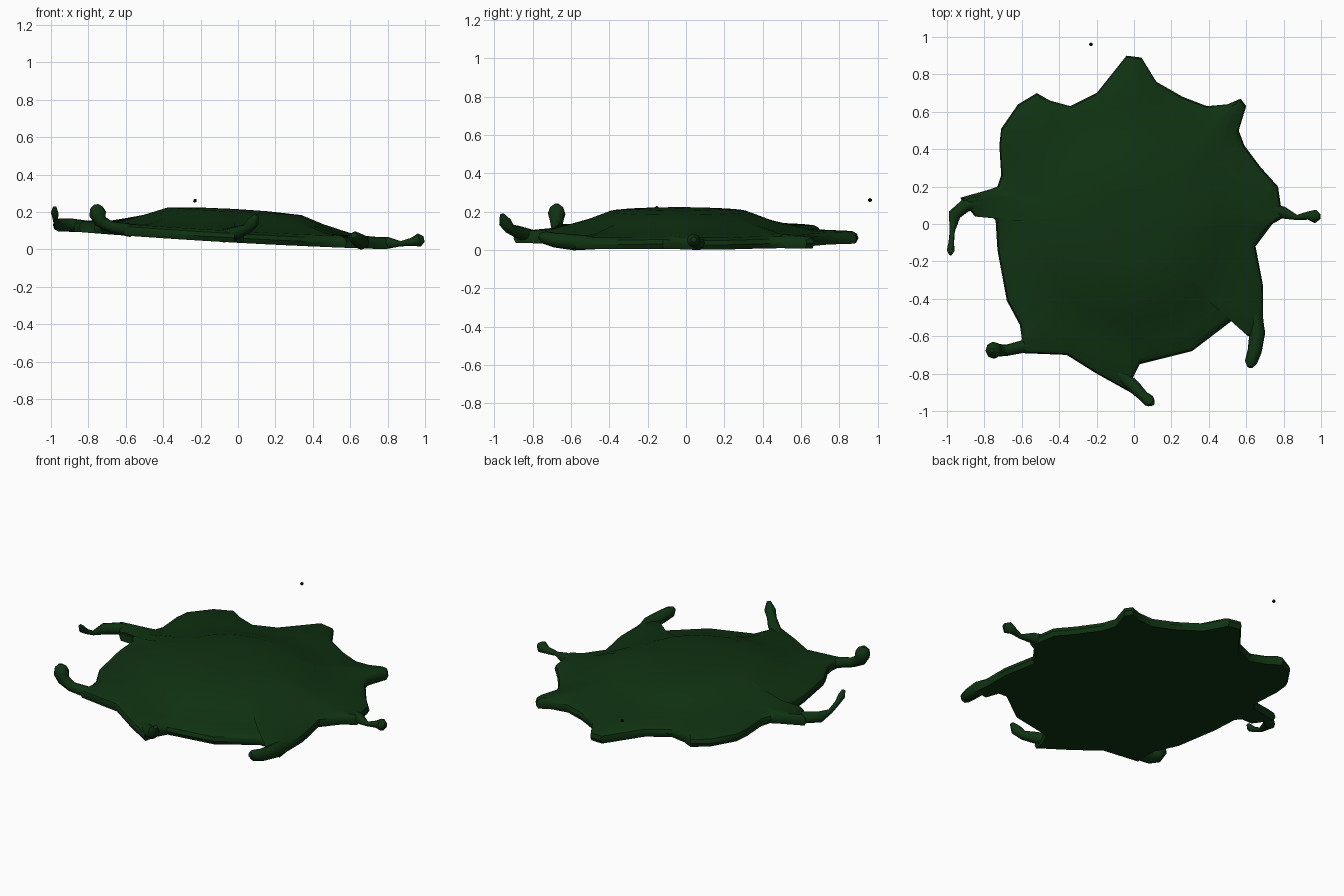
import bpy, bmesh
from mathutils import Vector

cube = bpy.data.objects.get("Cube")
if cube:
    bpy.data.objects.remove(cube, do_unlink=True)


def make_material(name, color):
    mat = bpy.data.materials.new(name)
    mat.use_nodes = True
    mat.diffuse_color = color
    mat.node_tree.nodes["Principled BSDF"].inputs["Base Color"].default_value = color
    return mat


slime_green = make_material("dark slime green", (.005, .032, .006, 1))
droplet_black = make_material("near black", (.004, .005, .004, 1))


def finish(obj, mat, angle=.7):
    """Give the part its colour and smooth its soft edges."""
    obj.data.materials.clear()
    obj.data.materials.append(mat)
    bpy.ops.object.select_all(action='DESELECT')
    obj.select_set(True)
    bpy.context.view_layer.objects.active = obj
    bpy.ops.object.shade_smooth_by_angle(angle=angle)


def mesh_object(name, bm):
    bmesh.ops.recalc_face_normals(bm, faces=bm.faces)
    mesh = bpy.data.meshes.new(name)
    bm.to_mesh(mesh)
    bm.free()
    obj = bpy.data.objects.new(name, mesh)
    bpy.context.collection.objects.link(obj)
    return obj


def ground(x):
    """Height of the gently tilted underside."""
    return .035 - .055 * x + .015 * x * x


# Splash outline, clockwise from the back spike
OUTLINE = [
    (-.04, .9), (.04, .89), (.12, .76), (.26, .68), (.39, .63), (.5, .64),
    (.57, .67), (.6, .63), (.56, .5), (.59, .42), (.68, .3), (.77, .2),
    (.785, .1), (.81, .04), (.74, 0), (.65, -.12), (.69, -.33), (.69, -.5),
    (.7, -.58), (.61, -.6), (.58, -.52), (.52, -.52), (.31, -.68),
    (.03, -.75), (-.01, -.83), (-.02, -.9), (-.2, -.8), (-.36, -.7),
    (-.61, -.69), (-.6, -.61), (-.61, -.54), (-.68, -.41), (-.73, -.14),
    (-.74, .02), (-.77, .05), (-.85, .04), (-.93, .14), (-.77, .185),
    (-.73, .2), (-.71, .26), (-.72, .42), (-.71, .51), (-.62, .64),
    (-.52, .7), (-.45, .66), (-.34, .63), (-.2, .7)]
CENTRE = Vector((-.02, -.04))


def inset(point, distance):
    away = point - CENTRE
    return point - away.normalized() * distance


def circle(point, radius):
    return CENTRE + (point - CENTRE).normalized() * radius


# Puddle body: rim, flat skirt, sloping shoulder and low plateau
outline = [Vector(p) for p in OUTLINE]
rings = [
    ([inset(p, .012) for p in outline], 0),
    (outline, .025),
    ([inset(p, .008) for p in outline], .048),
    ([inset(p, .035) for p in outline], .062),
    ([circle(p, .6).lerp(inset(p, .07), .35) for p in outline], .07),
    ([circle(p, .48) for p in outline], .12),
    ([circle(p, .36) for p in outline], .165),
    ([circle(p, .18) for p in outline], .177),
]
bm = bmesh.new()
loops = [[bm.verts.new((p.x, p.y, ground(p.x) + height)) for p in points]
         for points, height in rings]
for low, high in zip(loops, loops[1:]):
    for i in range(len(low)):
        j = (i + 1) % len(low)
        bm.faces.new((low[i], low[j], high[j], high[i]))
peak = bm.verts.new((CENTRE.x, CENTRE.y, ground(CENTRE.x) + .18))
for i, vert in enumerate(loops[-1]):
    bm.faces.new((vert, loops[-1][(i + 1) % len(outline)], peak))
underside = bm.faces.new(loops[0])
bmesh.ops.triangulate(bm, faces=[underside])
finish(mesh_object("puddle_body", bm), slime_green)


def make_tendril(name, points):
    """Tapered tube through points given as x, y, z, radius."""
    curve = bpy.data.curves.new(name, 'CURVE')
    curve.dimensions = '3D'
    curve.bevel_depth = 1
    curve.bevel_resolution = 2
    curve.use_fill_caps = True
    spline = curve.splines.new('POLY')
    spline.points.add(len(points) - 1)
    for target, (x, y, z, radius) in zip(spline.points, points):
        target.co = (x, y, z, 1)
        target.radius = radius
    obj = bpy.data.objects.new(name, curve)
    bpy.context.collection.objects.link(obj)
    bpy.ops.object.select_all(action='DESELECT')
    obj.select_set(True)
    bpy.context.view_layer.objects.active = obj
    bpy.ops.object.convert(target='MESH')
    finish(bpy.context.view_layer.objects.active, slime_green, 1)


# Splashing tendrils with rounded drop tips
make_tendril("left_tendril", [
    (.7, .09, .035, .03), (.8, .06, .035, .032), (.87, .035, .03, .014),
    (.93, .045, .04, .022), (.97, .04, .05, .036), (.995, .04, .055, .015)])
make_tendril("front_left_tendril", [
    (.64, -.45, .035, .03), (.66, -.58, .04, .042), (.645, -.68, .05, .038),
    (.625, -.74, .065, .033), (.62, -.765, .075, .015)])
make_tendril("front_tendril", [
    (-.08, -.8, .07, .035), (0, -.87, .09, .035), (.05, -.92, .11, .028),
    (.08, -.945, .145, .033), (.1, -.96, .185, .012)])
make_tendril("front_right_tendril", [
    (-.57, -.65, .1, .035), (-.68, -.675, .12, .03), (-.735, -.675, .15, .035),
    (-.75, -.675, .19, .046), (-.757, -.675, .222, .035),
    (-.76, -.675, .24, .012)])
make_tendril("right_tendril", [
    (-.78, .12, .12, .03), (-.9, .1, .13, .036), (-.96, .05, .13, .034),
    (-.972, -.04, .135, .014), (-.977, -.1, .165, .015),
    (-.98, -.14, .195, .021), (-.98, -.16, .225, .01)])

# Tiny stray droplet hanging behind the splash
bm = bmesh.new()
bmesh.ops.create_icosphere(bm, subdivisions=1, radius=.011)
droplet = mesh_object("stray_droplet", bm)
droplet.location = (-.23, .96, .26)
finish(droplet, droplet_black)
